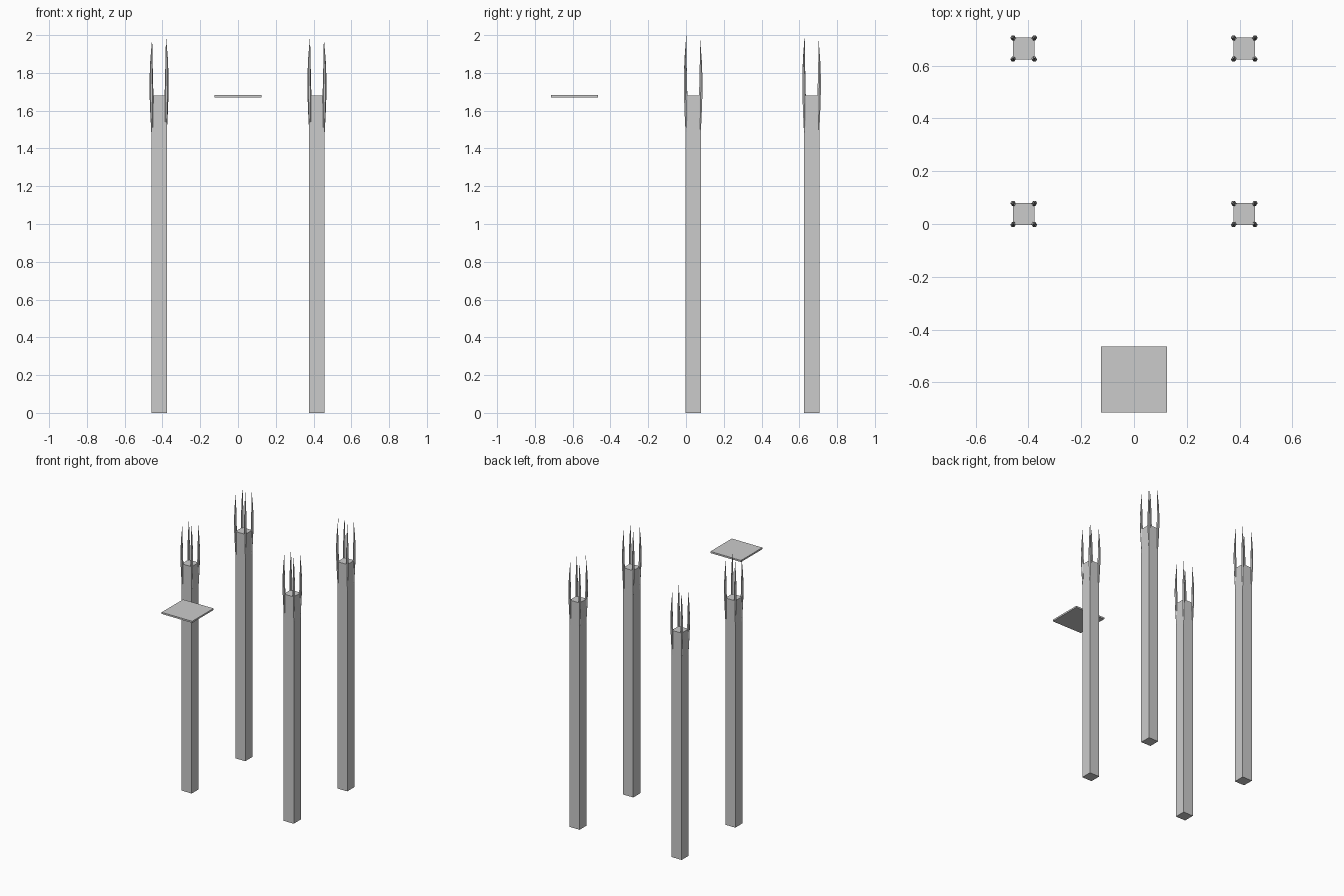
import bpy, bmesh, math

if "Cube" in bpy.data.objects:
    bpy.data.objects.remove(bpy.data.objects["Cube"])

HALF = 0.041


def finish(name, bm):
    bmesh.ops.recalc_face_normals(bm, faces=bm.faces)
    mesh = bpy.data.meshes.new(name)
    bm.to_mesh(mesh)
    bm.free()
    obj = bpy.data.objects.new(name, mesh)
    bpy.context.collection.objects.link(obj)
    return obj


def box(name, center, size):
    bm = bmesh.new()
    bmesh.ops.create_cube(bm, size=1)
    for v in bm.verts:
        v.co = [v.co[i] * size[i] + center[i] for i in range(3)]
    return finish(name, bm)


def spike(name, cx, cy, dx, dy, top, sides=6):
    """Slim claw that bows outward along the corner diagonal and tapers at both ends."""
    # (height, distance of centre from post axis on x and y, radius)
    rings = [(1.48, 0.036, 0.004), (1.58, 0.0375, 0.008), (1.68, 0.0395, 0.010),
             (1.78, 0.0412, 0.0095), (1.88, 0.0405, 0.006)]
    bm = bmesh.new()
    loops = []
    for z, d, r in rings:
        loops.append([bm.verts.new((cx + dx * d + r * math.cos(math.tau * i / sides),
                                    cy + dy * d + r * math.sin(math.tau * i / sides),
                                    z + top - 2.0)) for i in range(sides)])
    base = bm.verts.new((cx + dx * 0.035, cy + dy * 0.035, 1.42 + top - 2.0))
    tip = bm.verts.new((cx + dx * 0.0365, cy + dy * 0.0365, top))
    for i in range(sides):
        j = (i + 1) % sides
        for a, b in zip(loops, loops[1:]):
            bm.faces.new((a[i], a[j], b[j], b[i]))
        bm.faces.new((base, loops[0][j], loops[0][i]))
        bm.faces.new((loops[-1][i], loops[-1][j], tip))
    return finish(name, bm)


# Four posts, each crowned by a spike on every corner
for row, cy in (("front", 0.038), ("rear", 0.665)):
    for side, sx in (("left", -1), ("right", 1)):
        cx = sx * 0.418
        box(f"{row}_{side}_post", (cx, cy, 0.84), (2 * HALF, 2 * HALF, 1.68))
        for dx in (-1, 1):
            for dy in (-1, 1):
                # the front spike facing the middle is the tallest
                top = 2.0 if (dx == -sx and dy == -1) else 1.985
                spike(f"{row}_{side}_spike", cx, cy, dx, dy, top)

# Floating square plate in front
box("plate", (0, -0.59, 1.676), (0.25, 0.25, 0.012))
